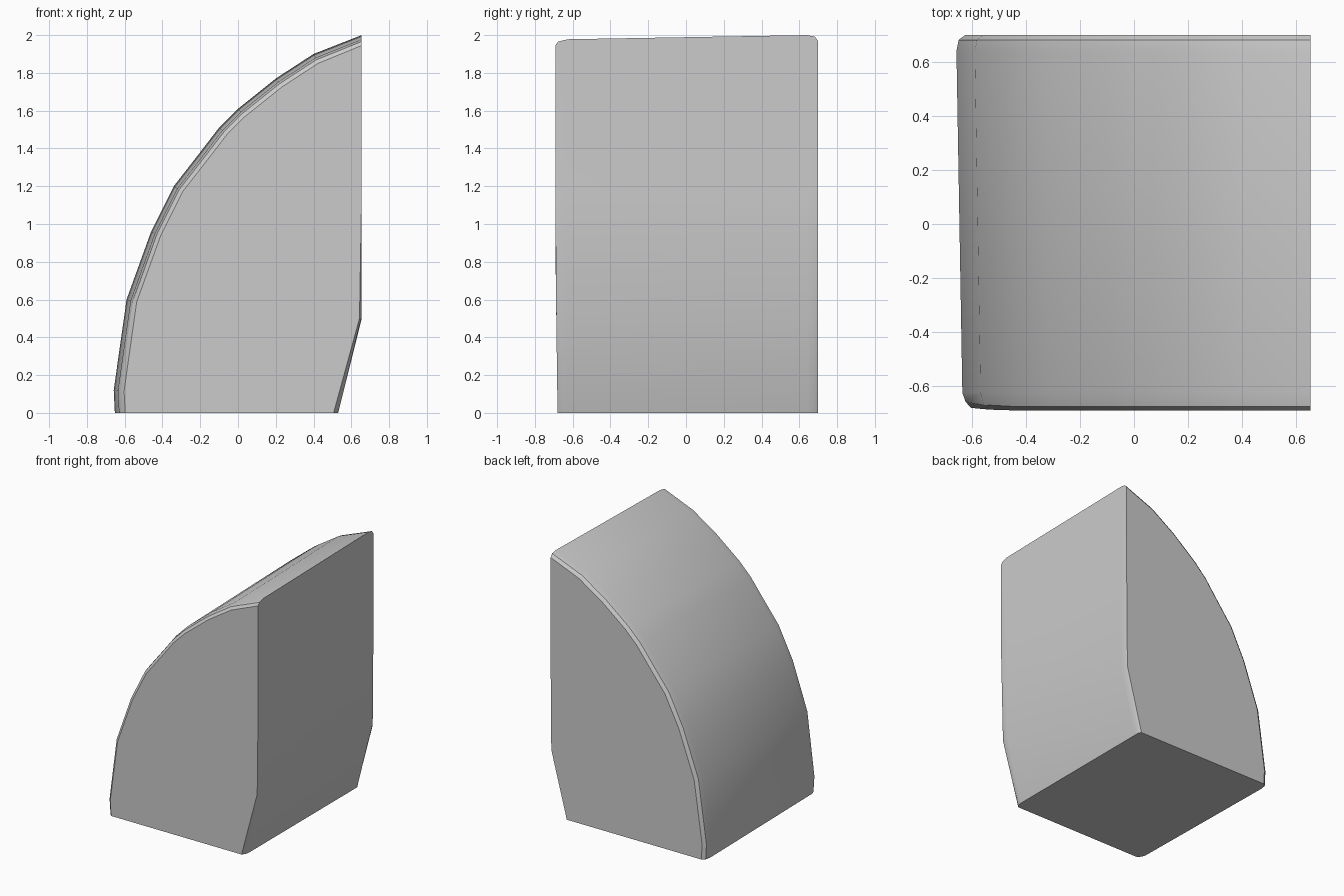
import bpy, bmesh
from mathutils import Vector

if "Cube" in bpy.data.objects:
    bpy.data.objects.remove(bpy.data.objects["Cube"])

# Curved side, from the foot up to the crest (x, z)
ARCH = [(-0.652, 0), (-0.658, 0.12), (-0.59, 0.6), (-0.46, 0.96), (-0.34, 1.2),
        (-0.2, 1.38), (-0.1, 1.51), (0, 1.61), (0.2, 1.77), (0.4, 1.9), (0.655, 2.0)]
# Straight right side, from top to foot: x, z, share of the inset it receives
RIGHT = [(0.655, 1.2, 0), (0.655, 0.5, 0.4), (0.53, 0, 0.8)]


def section(bm, y, inset, edge, bow=0.0):
    """One cross-section; inset trims the arch, edge trims the lower right."""
    verts = []
    for i, (x, z) in enumerate(ARCH):
        a = Vector(ARCH[max(i - 1, 0)])
        b = Vector(ARCH[min(i + 1, len(ARCH) - 1)])
        t = (b - a).normalized()
        if i == 0:
            px, pz = x + inset, 0
        elif i == len(ARCH) - 1:
            px, pz = x, z - inset
        else:
            px, pz = x + t.y * inset, z - t.x * inset
        verts.append((px, pz))
    verts += [(x - edge * k, z) for x, z, k in RIGHT]
    return [bm.verts.new((x, y + bow * max(0, 1 - z / 0.9), z)) for x, z in verts]


bm = bmesh.new()
# Front face, front rim, back rim, back face
rings = [section(bm, -0.692, 0.055, 0.03, 0.012),
         section(bm, -0.677, 0.034, 0.008, 0.02),
         section(bm, -0.625, 0.022, 0.0),
         section(bm, 0.64, 0.0, 0.0),
         section(bm, 0.682, 0.008, 0.0),
         section(bm, 0.7, 0.032, 0.015)]
n = len(rings[0])
for r, s in zip(rings, rings[1:]):
    for i in range(n):
        j = (i + 1) % n
        bm.faces.new((r[i], r[j], s[j], s[i]))
bm.faces.new(rings[0])
bm.faces.new(rings[-1])
bmesh.ops.recalc_face_normals(bm, faces=bm.faces)

mesh = bpy.data.meshes.new("curved_block")
bm.to_mesh(mesh)
bm.free()
block = bpy.data.objects.new("curved_block", mesh)
bpy.context.collection.objects.link(block)

# Smooth the curve, keep the main edges crisp
bpy.context.view_layer.objects.active = block
block.select_set(True)
bpy.ops.object.shade_smooth_by_angle(angle=0.5)
